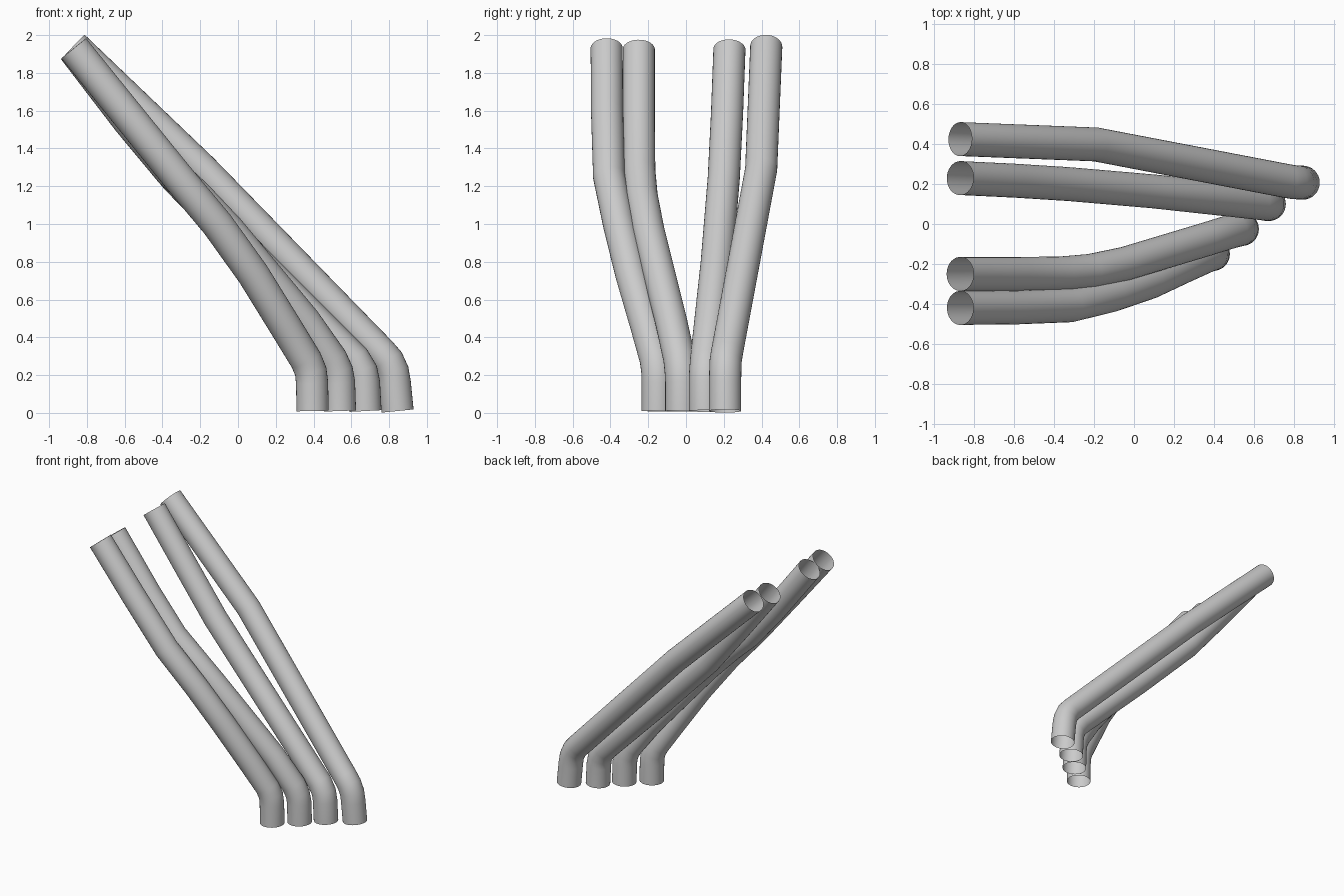
import bpy

cube = bpy.data.objects.get("Cube")
if cube:
    bpy.data.objects.remove(cube, do_unlink=True)

RADIUS = 0.085

grey = bpy.data.materials.new("light_grey_metal")
grey.use_nodes = True
colour = (0.6, 0.6, 0.6, 1)
grey.diffuse_color = colour
grey.node_tree.nodes["Principled BSDF"].inputs["Base Color"].default_value = colour


def tube(name, path):
    """Sweep an open round tube along a path."""
    curve = bpy.data.curves.new(name + "_path", "CURVE")
    curve.dimensions = "3D"
    curve.bevel_depth = RADIUS
    curve.bevel_resolution = 14
    curve.use_fill_caps = False
    spline = curve.splines.new("POLY")
    spline.points.add(len(path) - 1)
    for point, co in zip(spline.points, path):
        point.co = (*co, 1)
    helper = bpy.data.objects.new(name + "_helper", curve)
    bpy.context.collection.objects.link(helper)
    bpy.context.view_layer.update()
    graph = bpy.context.evaluated_depsgraph_get()
    mesh = bpy.data.meshes.new_from_object(helper.evaluated_get(graph))
    bpy.data.objects.remove(helper, do_unlink=True)
    mesh.name = name
    mesh.materials.clear()
    mesh.materials.append(grey)
    mesh.shade_smooth()
    obj = bpy.data.objects.new(name, mesh)
    bpy.context.collection.objects.link(obj)


# Each path runs from the bottom opening, round the knee, to the top opening
tube("front_pipe", [
    (0.395, -0.15, 0.01), (0.392, -0.15, 0.16), (0.385, -0.152, 0.22),
    (0.36, -0.16, 0.28), (0.25, -0.21, 0.46), (0.08, -0.29, 0.735),
    (-0.11, -0.355, 1.0), (-0.32, -0.407, 1.25), (-0.6, -0.418, 1.596),
    (-0.87, -0.42, 1.93)])
tube("front_middle_pipe", [
    (0.54, -0.025, 0.01), (0.535, -0.025, 0.16), (0.525, -0.028, 0.22),
    (0.495, -0.035, 0.285), (0.35, -0.08, 0.49), (0.1, -0.155, 0.79),
    (-0.05, -0.2, 0.97), (-0.22, -0.235, 1.15), (-0.36, -0.247, 1.28),
    (-0.58, -0.25, 1.545), (-0.87, -0.25, 1.924)])
tube("back_middle_pipe", [
    (0.675, 0.1, 0.01), (0.667, 0.1, 0.16), (0.655, 0.102, 0.22),
    (0.615, 0.107, 0.285), (0.1, 0.163, 0.8), (-0.33, 0.2, 1.245),
    (-0.6, 0.217, 1.58), (-0.87, 0.23, 1.925)])
tube("back_pipe", [
    (0.845, 0.207, 0.01), (0.83, 0.207, 0.16), (0.82, 0.208, 0.22),
    (0.795, 0.21, 0.275), (0.755, 0.217, 0.32), (-0.19, 0.398, 1.29),
    (-0.87, 0.425, 1.94)])
